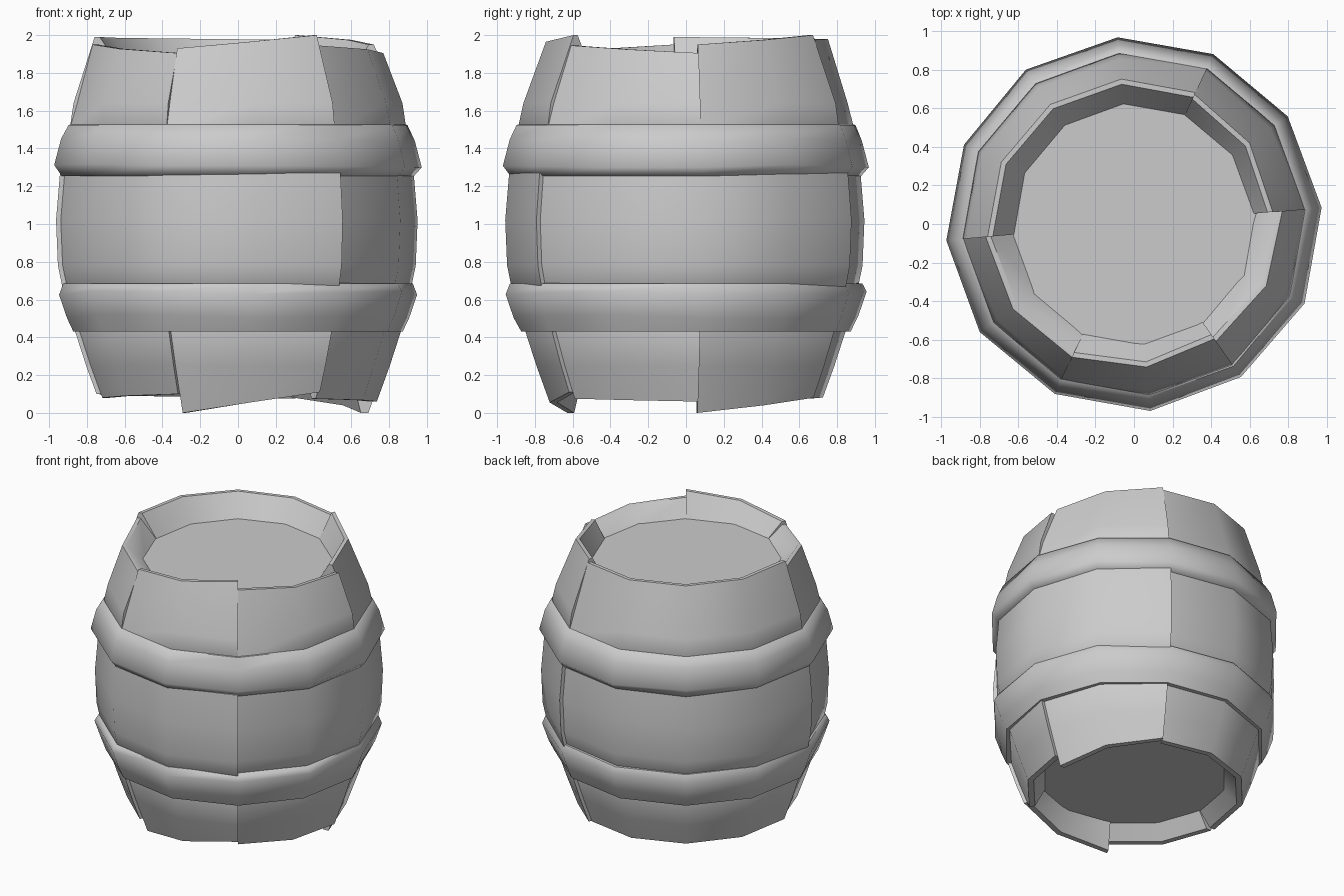
import bpy, bmesh, math, random

if "Cube" in bpy.data.objects:
    bpy.data.objects.remove(bpy.data.objects["Cube"])

random.seed(4)
START, STEP = 5, 30            # twelve-sided barrel, first corner angle


def finish(name, bm, angle=42):
    bmesh.ops.recalc_face_normals(bm, faces=bm.faces)
    me = bpy.data.meshes.new(name)
    bm.to_mesh(me)
    bm.free()
    ob = bpy.data.objects.new(name, me)
    bpy.context.collection.objects.link(ob)
    bpy.ops.object.select_all(action='DESELECT')
    ob.select_set(True)
    bpy.context.view_layer.objects.active = ob
    bpy.ops.object.shade_smooth_by_angle(angle=math.radians(angle))
    return ob


def sweep(name, profile, first, count, loop=False, angle=42):
    """Turn profile(t) -> [(r, z)] around z over `count` 30-degree steps."""
    bm = bmesh.new()
    rings = []
    for i in range(count if loop else count + 1):
        a = math.radians(START + STEP * (first + i))
        rings.append([bm.verts.new((r * math.cos(a), r * math.sin(a), z))
                      for r, z in profile(i / count)])
    n = len(rings[0])
    for i in range(count):
        p, q = rings[i], rings[(i + 1) % len(rings)]
        for j in range(n if loop else n - 1):
            k = (j + 1) % n
            bm.faces.new((p[j], p[k], q[k], q[j]))
    if not loop:
        bm.faces.new(rings[0])
        bm.faces.new(rings[-1])
    return finish(name, bm, angle)


def lerp(a, b, t):
    return a + (b - a) * t


# Upper planks: first corner, steps, rim height and rim radius at start and end
for first, count, z0, z1, r0, r1 in [
        (0, 2, 1.95, 2.0, 0.71, 0.73), (2, 4, 1.975, 1.99, 0.74, 0.75),
        (6, 2, 1.95, 1.905, 0.76, 0.75), (8, 2, 1.93, 2.0, 0.75, 0.715),
        (10, 2, 1.945, 1.905, 0.73, 0.76)]:
    def top(t):
        z, r, d = lerp(z0, z1, t), lerp(r0, r1, t), lerp(-0.008, 0.012, t)
        return [(0.85, 1.42), (0.895, 1.5), (0.862 + d, 1.64),
                (r + 0.012, z), (r - 0.015, z), (0.615, 1.815)]
    sweep("upper_plank", top, first, count)

# Middle planks, each overlapping the next
for first in (2, 6, 10):
    def middle(t):
        d = lerp(-0.015, 0.01, t)
        return [(0.86, 0.6), (0.92 + d, 0.65), (0.947 + d, 0.78), (0.957 + d, 1.02),
                (0.936 + d, 1.27), (0.86, 1.32)]
    sweep("middle_plank", middle, first, 4)

# Lower planks
for first, count, z0, z1 in [(0, 2, 0.0, 0.08), (2, 4, 0.075, 0.1), (6, 2, 0.08, 0.1),
                             (8, 2, 0.0, 0.11), (10, 2, 0.075, 0.06)]:
    def bottom(t):
        z, d = lerp(z0, z1, t), lerp(-0.012, 0.012, t)
        tip = 0.705 + 0.35 * z + d
        return [(0.60, 0.21), (tip - 0.04, z), (tip, z), (0.795 + d, 0.25),
                (0.855 + d, 0.435), (0.84, 0.52)]
    sweep("lower_plank", bottom, first, count)


# Rounded hoops with slightly dented edges
def dent(s):
    return random.uniform(-s, s)


def lower_hoop(t):
    j, k = dent(0.006), dent(0.012)
    return [(0.84, 0.43), (0.875, 0.43), (0.912 + j, 0.51 + k), (0.955 + j, 0.635 + k),
            (0.932 + j, 0.685), (0.87, 0.69)]


def upper_hoop(t):
    j, k = dent(0.006), dent(0.012)
    return [(0.87, 1.25), (0.932 + j, 1.255), (0.972 + j, 1.31 + k), (0.935 + j, 1.45 + k),
            (0.90, 1.525), (0.86, 1.53)]


sweep("lower_hoop", lower_hoop, 0, 12, loop=True, angle=60)
sweep("upper_hoop", upper_hoop, 0, 12, loop=True, angle=60)

# Recessed lids
for name, z, r in [("top_lid", 1.83, 0.64), ("bottom_lid", 0.19, 0.63)]:
    bm = bmesh.new()
    bm.faces.new([bm.verts.new((r * math.cos(a), r * math.sin(a), z))
                  for a in (math.radians(START + STEP * i) for i in range(12))])
    ob = finish(name, bm)
    if name == "bottom_lid":
        ob.data.flip_normals()
